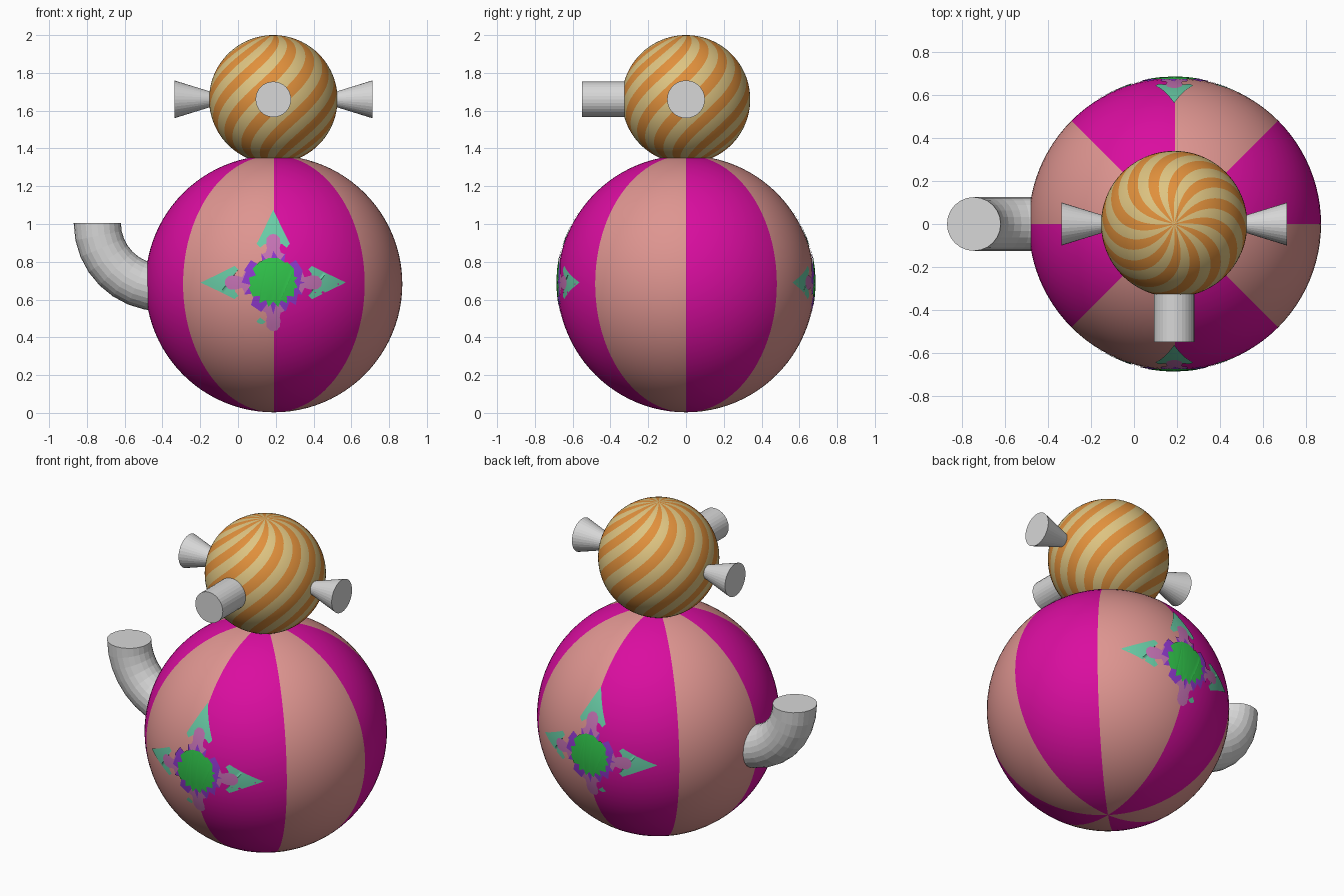
import bpy, bmesh, math
from mathutils import Vector, Matrix

if "Cube" in bpy.data.objects:
    bpy.data.objects.remove(bpy.data.objects["Cube"])

CX, BODY_Z, BODY_R = 0.19, 0.683, 0.68
HEAD_Z, HEAD_R = 1.66, 0.34


def mat(name, rgb):
    m = bpy.data.materials.new(name)
    m.diffuse_color = (*rgb, 1)
    m.use_nodes = True
    m.node_tree.nodes["Principled BSDF"].inputs["Base Color"].default_value = m.diffuse_color
    return m


magenta = mat("magenta", (0.70, 0.004, 0.35))
salmon = mat("salmon", (0.73, 0.30, 0.28))
cream = mat("cream", (0.73, 0.55, 0.22))
orange = mat("orange", (0.75, 0.28, 0.045))
grey = mat("light grey", (0.68, 0.68, 0.68))
teal = mat("teal", (0.14, 0.60, 0.38))
mauve = mat("mauve", (0.56, 0.17, 0.46))
green = mat("green", (0.03, 0.55, 0.07))
purple = mat("purple", (0.28, 0.04, 0.62))


def finish(name, bm, mats, smooth=False):
    me = bpy.data.meshes.new(name)
    for f in bm.faces:
        f.smooth = smooth
    bm.to_mesh(me)
    bm.free()
    for m in mats:
        me.materials.append(m)
    ob = bpy.data.objects.new(name, me)
    bpy.context.collection.objects.link(ob)
    return ob


def striped_ball(name, centre, r, stripes, mats, twist=0.0):
    """Sphere with vertical stripes, optionally twisted into a swirl."""
    bm = bmesh.new()
    bmesh.ops.create_uvsphere(bm, u_segments=96, v_segments=48, radius=r)
    for f in bm.faces:
        c = f.calc_center_median()
        a = math.atan2(c.y, c.x) % math.tau
        f.material_index = int(a / math.tau * stripes) % 2
    for v in bm.verts:
        v.co = Matrix.Rotation(twist * v.co.z / r, 3, 'Z') @ v.co
        v.co += Vector(centre)
    return finish(name, bm, mats, True)


# Body with eight segments, head with swirling stripes
striped_ball("body", (CX, 0, BODY_Z), BODY_R, 8, [magenta, salmon])
striped_ball("head", (CX - 0.003, 0, HEAD_Z), HEAD_R, 24, [orange, cream], 1.1)


def stub(name, start, end, r1, r2):
    """Round stub from start to end."""
    a, b = Vector(start), Vector(end)
    bm = bmesh.new()
    bmesh.ops.create_cone(bm, cap_ends=True, segments=32, radius1=r1,
                          radius2=r2, depth=(b - a).length)
    rot = (b - a).to_track_quat('Z', 'Y').to_matrix().to_4x4()
    bm.transform(Matrix.Translation((a + b) / 2) @ rot)
    return finish(name, bm, [grey])


# Snout and the two flared ears
stub("snout", (CX - 0.003, -0.2, HEAD_Z), (CX - 0.003, -0.55, HEAD_Z), 0.094, 0.094)
for side, label in ((-1, "left"), (1, "right")):
    x = CX - 0.003
    stub(label + "_ear", (x + side * 0.24, 0, HEAD_Z),
         (x + side * 0.524, 0, HEAD_Z), 0.012, 0.1)

# Upturned tail: a quarter bend of round tube
bm = bmesh.new()
R, r, n, steps = 0.342, 0.125, 24, 8
pivot = Vector((-0.403, 0, 1.005))
rings = []
for i in range(steps + 1):
    a = math.pi + math.pi / 2 * i / steps
    out = Vector((math.cos(a), 0, math.sin(a)))
    rings.append([bm.verts.new(pivot + out * (R + r * math.cos(t)) + Vector((0, r * math.sin(t), 0)))
                  for t in (math.tau * k / n for k in range(n))])
for p, q in zip(rings, rings[1:]):
    for k in range(n):
        bm.faces.new((p[k], p[(k + 1) % n], q[(k + 1) % n], q[k]))
bm.faces.new(rings[0])
bm.faces.new(rings[-1])
bmesh.ops.recalc_face_normals(bm, faces=bm.faces[:])
finish("tail", bm, [grey])


def decal(name, outlines, lift, material):
    """Flat outlines laid on the front and back of the body."""
    bm = bmesh.new()
    for pts in outlines:
        bm.faces.new([bm.verts.new((u, 0, v)) for u, v in pts])
    bmesh.ops.triangulate(bm, faces=bm.faces[:])
    bmesh.ops.subdivide_edges(bm, edges=bm.edges[:], cuts=4, use_grid_fill=True)
    for v in bm.verts:
        rr = BODY_R + lift
        v.co.y = -math.sqrt(rr * rr - v.co.x ** 2 - v.co.z ** 2)
    for f in bm.faces:
        if f.normal.y > 0:
            f.normal_flip()
    dup = bmesh.ops.duplicate(bm, geom=bm.verts[:] + bm.edges[:] + bm.faces[:])
    bmesh.ops.rotate(bm, verts=[g for g in dup["geom"] if isinstance(g, bmesh.types.BMVert)],
                     matrix=Matrix.Rotation(math.pi, 3, 'Z'))
    bmesh.ops.translate(bm, verts=bm.verts[:], vec=(CX - 0.003, 0, 0.69))
    bm.normal_update()
    return finish(name, bm, [material], True)


def star(points, outer, inner, phase=0.0):
    return [((outer, inner)[i % 2] * math.cos(a), (outer, inner)[i % 2] * math.sin(a))
            for i in range(points * 2)
            for a in [math.pi * (i + phase) / points]]


def four(half):
    """Mirror a half outline (across, along), then repeat it four ways."""
    full = half + [(-u, v) for u, v in reversed(half) if u > 0]
    return [[(u * c - v * s, u * s + v * c) for u, v in full]
            for c, s in ((1, 0), (0, 1), (-1, 0), (0, -1))]


# Flower on front and back: arrow tips, petals, spikes and centre
decal("flower_tips", four([(0, 0.2), (0.045, 0.205), (0.07, 0.185), (0.088, 0.205),
                           (0.05, 0.28), (0, 0.385)]), 0.0015, teal)
decal("flower_petals", four([(0, 0.09), (0.05, 0.11), (0.06, 0.15), (0.028, 0.165),
                             (0.038, 0.2), (0.035, 0.235), (0.018, 0.253), (0, 0.257)]),
      0.003, mauve)
decal("flower_spikes", [star(16, 0.168, 0.098)], 0.0045, purple)
decal("flower_centre", [star(16, 0.132, 0.1, 1)], 0.006, green)
